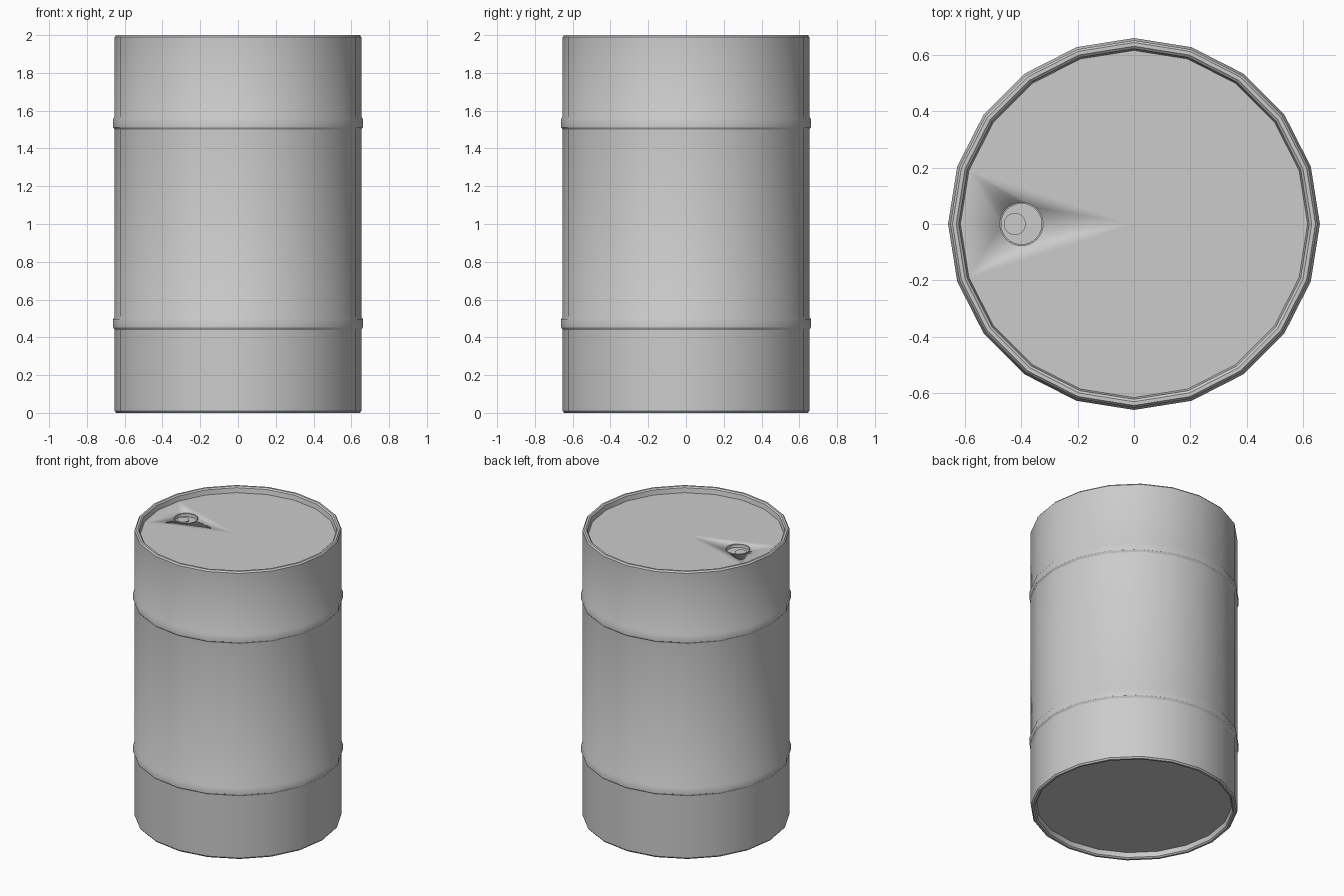
import bpy, bmesh, math

if "Cube" in bpy.data.objects:
    bpy.data.objects.remove(bpy.data.objects["Cube"])

LID = 1.96  # height of the recessed lid


def revolve(name, profile, sides, at=(0, 0, 0), closed=False):
    """Spin an (r, z) profile around z into a welded mesh."""
    bm = bmesh.new()
    vs = [bm.verts.new((r, 0, z)) for r, z in profile]
    es = [bm.edges.new(p) for p in zip(vs, vs[1:])]
    if closed:
        es.append(bm.edges.new((vs[-1], vs[0])))
    bmesh.ops.spin(bm, geom=vs + es, cent=(0, 0, 0), axis=(0, 0, 1),
                   angle=math.tau, steps=sides)
    bmesh.ops.remove_doubles(bm, verts=bm.verts[:], dist=1e-4)
    bmesh.ops.recalc_face_normals(bm, faces=bm.faces[:])
    mesh = bpy.data.meshes.new(name)
    bm.to_mesh(mesh)
    bm.free()
    obj = bpy.data.objects.new(name, mesh)
    obj.location = at
    bpy.context.collection.objects.link(obj)
    bpy.ops.object.select_all(action='DESELECT')
    obj.select_set(True)
    bpy.context.view_layer.objects.active = obj
    bpy.ops.object.shade_smooth_by_angle(angle=math.radians(30))
    return obj


def band(z):
    """Rolled hoop profile starting at height z."""
    return [(0.653, z), (0.661, z + 0.012), (0.661, z + 0.056), (0.653, z + 0.07)]


# Drum shell: recessed base, wall with two hoops, rolled rim, recessed lid
profile = [(0, 0.04), (0.617, 0.04), (0.623, 0.008), (0.632, 0), (0.645, 0), (0.653, 0.01)]
profile += band(0.44) + band(1.5)
profile += [(0.653, 1.99), (0.645, 2), (0.632, 2), (0.623, 1.992), (0.617, LID), (0, LID)]
drum = revolve("drum_shell", profile, 20)

# Filler hole cut into the lid
cutter = revolve("filler_hole_cutter",
                 [(0, -0.02), (0.073, -0.02), (0.073, 0.02), (0, 0.02)], 32, (-0.4, 0, LID))
cutter.hide_render = True
cutter.hide_set(True)
cut = drum.modifiers.new("filler_hole", 'BOOLEAN')
cut.operation = 'DIFFERENCE'
cut.solver = 'EXACT'
cut.object = cutter

# Thin lip round the hole and the small plug inside it
revolve("filler_lip", [(0.072, -0.01), (0.077, -0.01), (0.077, 0.003), (0.072, 0.003)],
        32, (-0.4, 0, LID), closed=True)
revolve("filler_plug", [(0, -0.021), (0.039, -0.021), (0.039, -0.012), (0, -0.012)],
        24, (-0.424, 0, LID))
